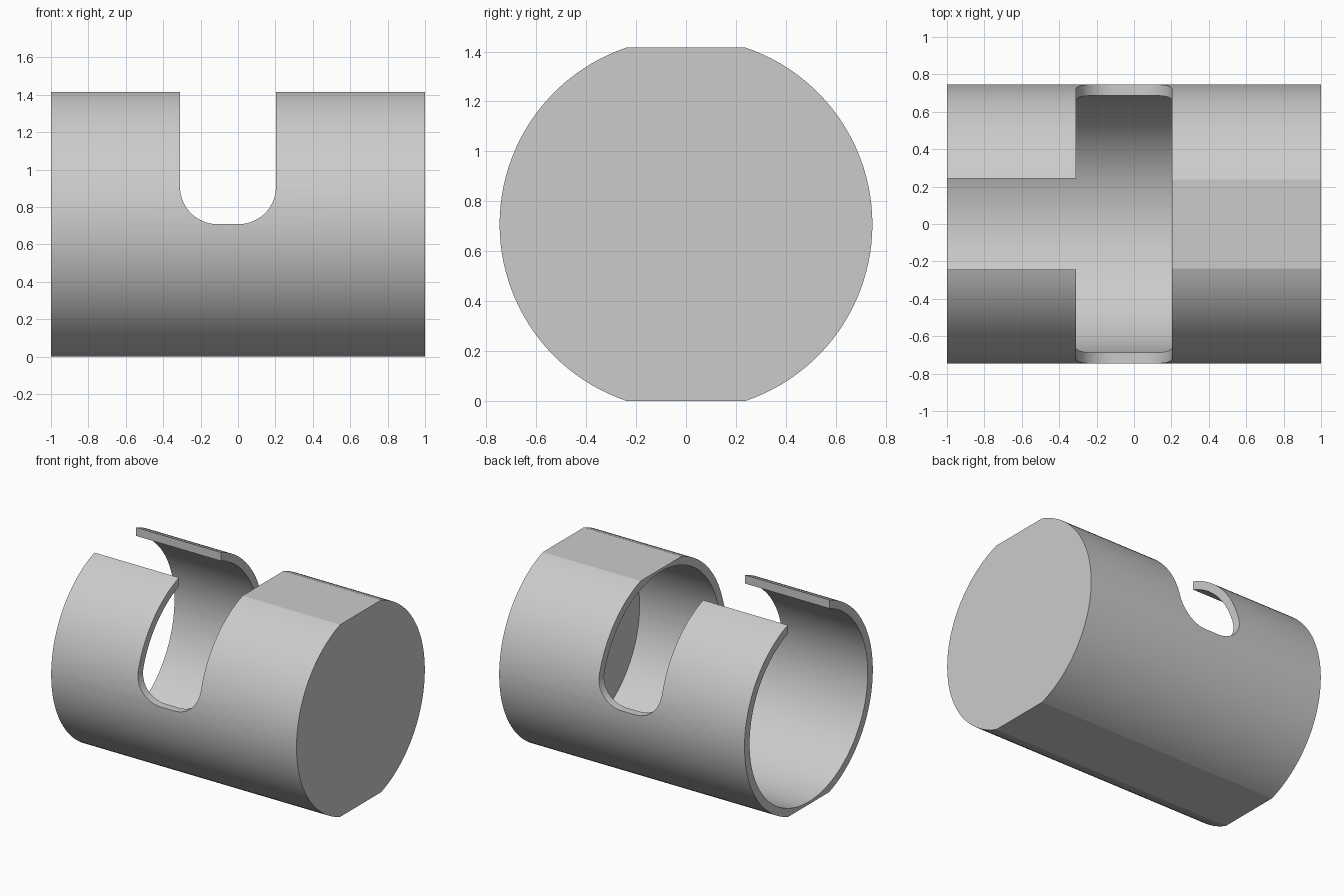
import bpy
import bmesh
from math import sin, cos, pi, asin, radians

cube = bpy.data.objects.get("Cube")
if cube:
    bpy.data.objects.remove(cube, do_unlink=True)

R_OUT, R_BORE, MID = 0.747, 0.688, 0.708   # radii, and height of the axis
HALF_FLAT = 0.243                          # half width of the flats
SLOT_L, SLOT_R, SLOT_ROUND = -0.31, 0.203, 0.2
CAP_INNER = 0.86                           # inside face of the closed end


def arc(cu, cv, r, a0, a1, n):
    """Points along an arc, both ends included."""
    return [(cu + r * cos(a0 + (a1 - a0) * i / n),
             cv + r * sin(a0 + (a1 - a0) * i / n)) for i in range(n + 1)]


def prism(name, profile, axis, start, end):
    """Extrude a closed profile along x (profile in y, z) or y (profile in x, z)."""
    def place(u, v, t):
        return (t, u, v) if axis == "x" else (u, t, v)
    bm = bmesh.new()
    face = bm.faces.new([bm.verts.new(place(u, v, start)) for u, v in profile])
    new = bmesh.ops.extrude_face_region(bm, geom=[face])["geom"]
    shift = place(0, 0, end - start)
    bmesh.ops.translate(bm, vec=shift,
                        verts=[g for g in new if isinstance(g, bmesh.types.BMVert)])
    bmesh.ops.recalc_face_normals(bm, faces=bm.faces)
    mesh = bpy.data.meshes.new(name)
    bm.to_mesh(mesh)
    bm.free()
    obj = bpy.data.objects.new(name, mesh)
    bpy.context.collection.objects.link(obj)
    return obj


# Round barrel with a flat on the top and the bottom
a = asin(MID / R_OUT)
barrel = prism("barrel", arc(0, MID, R_OUT, -a, a, 48)
               + arc(0, MID, R_OUT, pi - a, pi + a, 48), "x", -1, 1)

# Blind bore, open at one end
bore = prism("bore_cutter", arc(0, MID, R_BORE, 0, 2 * pi, 112)[:-1],
             "x", -1.2, CAP_INNER)

# Cross slot with a rounded floor
r = SLOT_ROUND
slot = prism("slot_cutter",
             [(SLOT_R, 2), (SLOT_L, 2)]
             + arc(SLOT_L + r, MID + r, r, pi, 1.5 * pi, 14)
             + arc(SLOT_R - r, MID + r, r, 1.5 * pi, 2 * pi, 14), "y", -1, 1)

# Lengthwise gap from the open end to the slot
w = HALF_FLAT
gap = prism("gap_cutter", [(-w, 1), (w, 1), (w, 2), (-w, 2)], "x", -1.2, -0.2)

for cutter in (bore, slot, gap):
    cutter.hide_render = True
    cutter.display_type = "WIRE"
    mod = barrel.modifiers.new(cutter.name, "BOOLEAN")
    mod.operation = "DIFFERENCE"
    mod.solver = "EXACT"
    mod.object = cutter

# Bake the cuts, then drop the cutters
bpy.context.view_layer.update()
graph = bpy.context.evaluated_depsgraph_get()
cut_mesh = bpy.data.meshes.new_from_object(barrel.evaluated_get(graph))
barrel.modifiers.clear()
barrel.data = cut_mesh
for cutter in (bore, slot, gap):
    bpy.data.objects.remove(cutter, do_unlink=True)

# Single grey finish
grey = bpy.data.materials.new("light_grey")
grey.use_nodes = True
colour = (0.6, 0.6, 0.6, 1)
grey.diffuse_color = colour
grey.node_tree.nodes["Principled BSDF"].inputs["Base Color"].default_value = colour
barrel.data.materials.clear()
barrel.data.materials.append(grey)

# Smooth curved walls, crisp edges
bpy.ops.object.select_all(action="DESELECT")
barrel.select_set(True)
bpy.context.view_layer.objects.active = barrel
bpy.ops.object.shade_smooth_by_angle(angle=radians(12))
